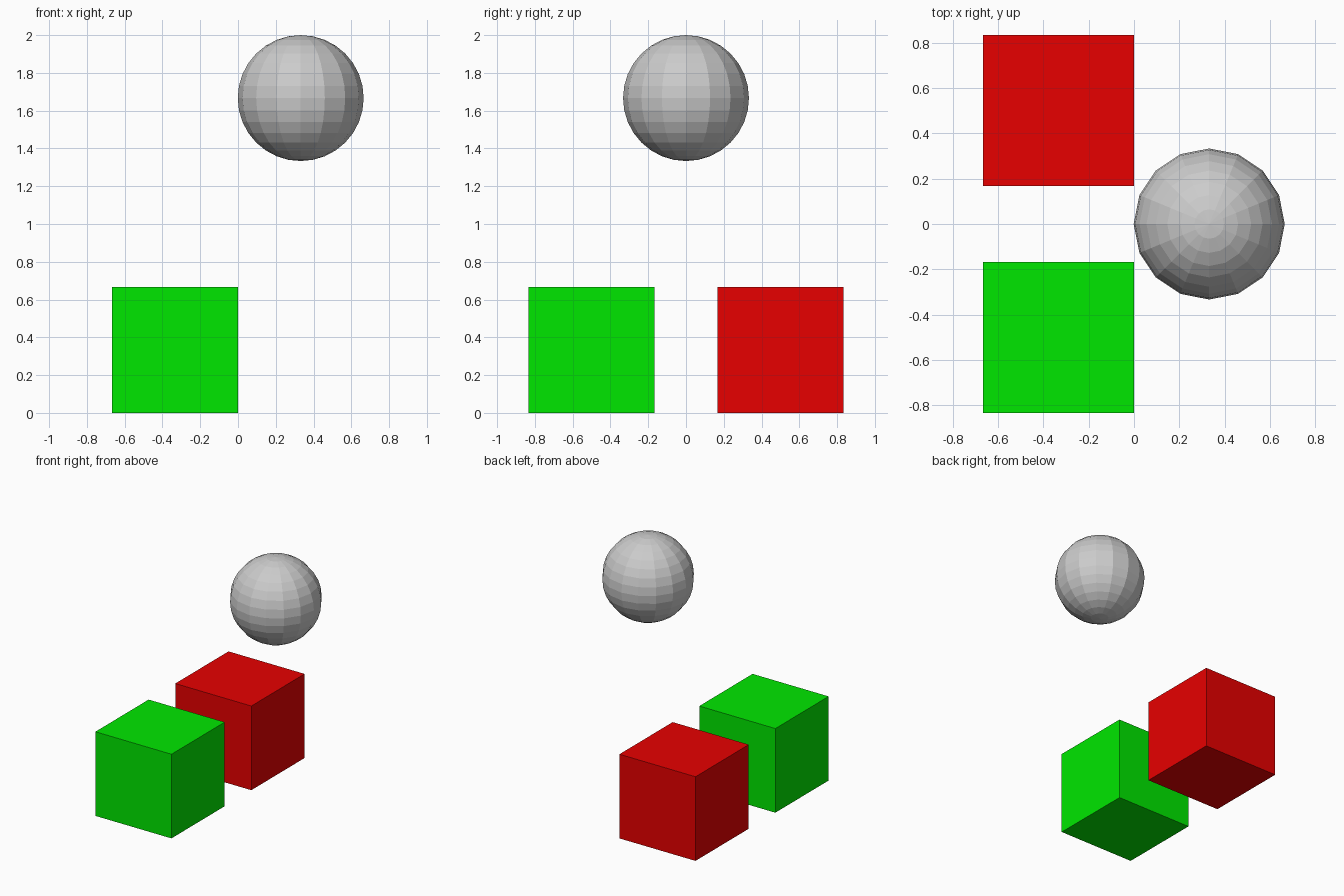
import bpy

if "Cube" in bpy.data.objects:
    bpy.data.objects.remove(bpy.data.objects["Cube"])

SIZE = 2 / 3


def colour(obj, name, rgb):
    mat = bpy.data.materials.new(name)
    mat.diffuse_color = (*rgb, 1)
    mat.use_nodes = True
    mat.node_tree.nodes["Principled BSDF"].inputs["Base Color"].default_value = mat.diffuse_color
    obj.data.materials.append(mat)


def cube(name, y, rgb):
    bpy.ops.mesh.primitive_cube_add(size=SIZE, location=(-SIZE / 2, y, SIZE / 2))
    obj = bpy.context.object
    obj.name = name
    colour(obj, name + "_paint", rgb)


# Two cubes side by side on the ground
cube("green_cube", -0.5, (0.0, 0.8, 0.0))
cube("red_cube", 0.5, (0.8, 0.0, 0.0))

# Flat-shaded ball floating above
bpy.ops.mesh.primitive_uv_sphere_add(segments=16, ring_count=16, radius=SIZE / 2,
                                     location=(0.332, 0, 2 - SIZE / 2))
bpy.context.object.name = "floating_ball"
